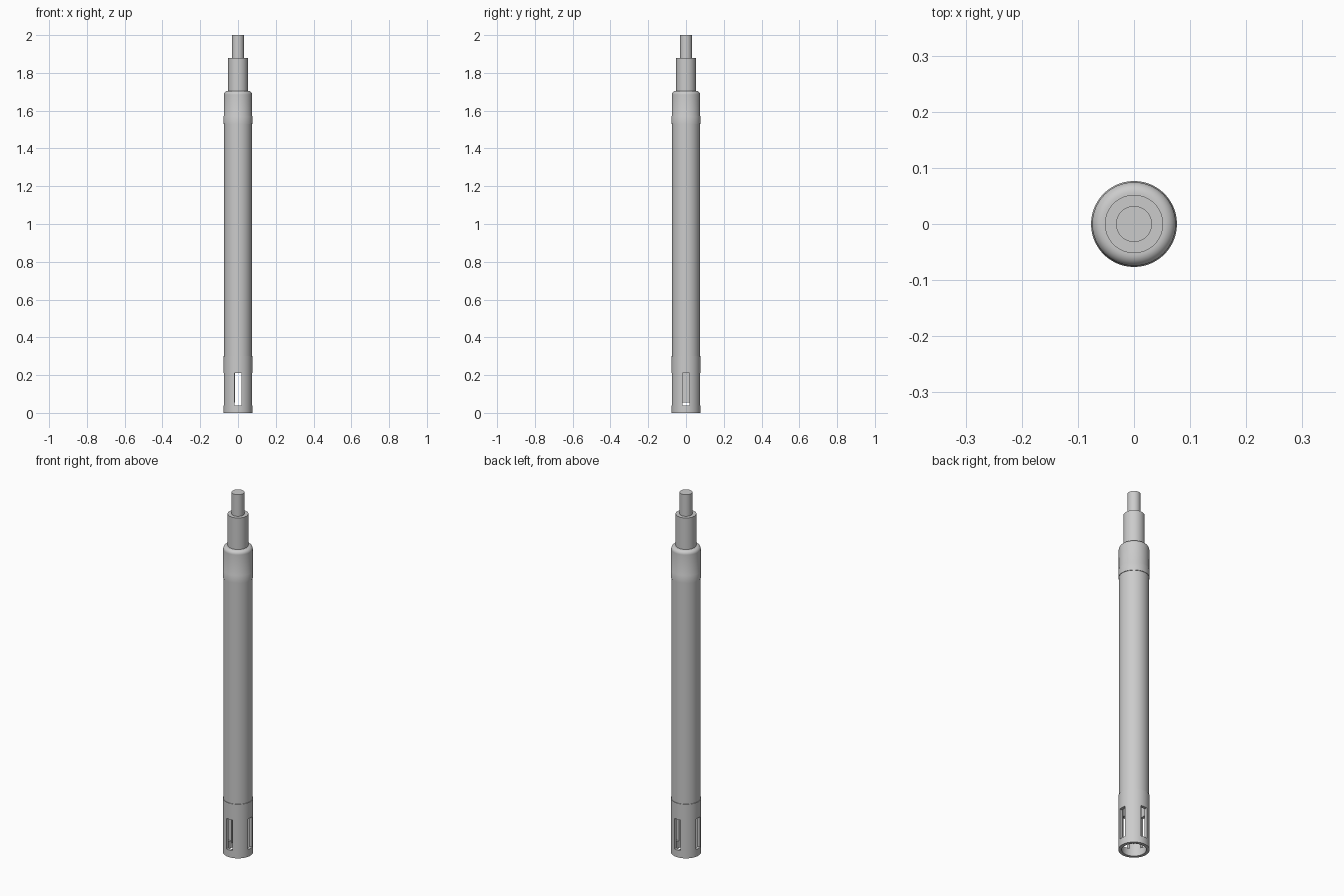
import bpy
import bmesh
import math

if "Cube" in bpy.data.objects:
    bpy.data.objects.remove(bpy.data.objects["Cube"])

grey = bpy.data.materials.new("light grey")
grey.use_nodes = True
grey.diffuse_color = (0.6, 0.6, 0.6, 1)
grey.node_tree.nodes["Principled BSDF"].inputs["Base Color"].default_value = (0.6, 0.6, 0.6, 1)


def make_object(name, bm):
    bmesh.ops.recalc_face_normals(bm, faces=bm.faces)
    mesh = bpy.data.meshes.new(name)
    bm.to_mesh(mesh)
    bm.free()
    mesh.materials.append(grey)
    obj = bpy.data.objects.new(name, mesh)
    bpy.context.collection.objects.link(obj)
    return obj


def smooth(obj):
    bpy.ops.object.select_all(action='DESELECT')
    obj.select_set(True)
    bpy.context.view_layer.objects.active = obj
    bpy.ops.object.shade_smooth_by_angle(angle=math.radians(30))


def lathe(name, profile, closed=False):
    """Turn a radius/height profile around the vertical axis."""
    bm = bmesh.new()
    verts = [bm.verts.new((r, 0, z)) for r, z in profile]
    edges = [bm.edges.new(pair) for pair in zip(verts, verts[1:])]
    if closed:
        edges.append(bm.edges.new((verts[-1], verts[0])))
    bmesh.ops.spin(bm, geom=verts + edges, cent=(0, 0, 0), axis=(0, 0, 1),
                   angle=math.tau, steps=64, use_merge=True)
    bmesh.ops.remove_doubles(bm, verts=bm.verts, dist=0.0001)
    return make_object(name, bm)


def box(name, center, size):
    bm = bmesh.new()
    bmesh.ops.create_cube(bm, size=1)
    bmesh.ops.scale(bm, vec=size, verts=bm.verts)
    bmesh.ops.translate(bm, vec=center, verts=bm.verts)
    return make_object(name, bm)


# Long main tube, closed at both ends
smooth(lathe("main_tube", [(0, 0.27), (0.0735, 0.27), (0.0735, 1.56), (0, 1.56)]))

# Rounded end cap with a slightly wider collar
round_r, shoulder_z = 0.02, 1.705
arc = [(0.0745 - round_r + round_r * math.cos(a), shoulder_z - round_r + round_r * math.sin(a))
       for a in (math.pi / 2 * i / 8 for i in range(9))]
smooth(lathe("end_cap", [(0, 1.53), (0.0765, 1.53), (0.0765, 1.57), (0.0745, 1.575)]
             + arc + [(0, shoulder_z)]))

# Stepped cable end
smooth(lathe("cable_gland", [(0, 1.7), (0.052, 1.7), (0.052, 1.88), (0, 1.88)]))
smooth(lathe("cable", [(0, 1.87), (0.032, 1.87), (0.032, 2), (0, 2)]))

# Hollow guard sleeve with four slots
guard = lathe("slotted_guard", [(0.0765, 0), (0.0765, 0.3), (0.06, 0.3), (0.06, 0)], closed=True)
for axis, size in (("x", (0.3, 0.038, 0.17)), ("y", (0.038, 0.3, 0.17))):
    cutter = box("slot_cutter_" + axis, (0, 0, 0.125), size)
    cutter.hide_render = True
    cut = guard.modifiers.new("slots_" + axis, 'BOOLEAN')
    cut.operation = 'DIFFERENCE'
    cut.solver = 'EXACT'
    cut.object = cutter
    bpy.context.view_layer.objects.active = guard
    bpy.ops.object.modifier_apply(modifier=cut.name)
    bpy.data.objects.remove(cutter)
smooth(guard)

# Thin sensor board inside the guard
box("sensor_board", (-0.02, 0, 0.165), (0.006, 0.06, 0.22))
